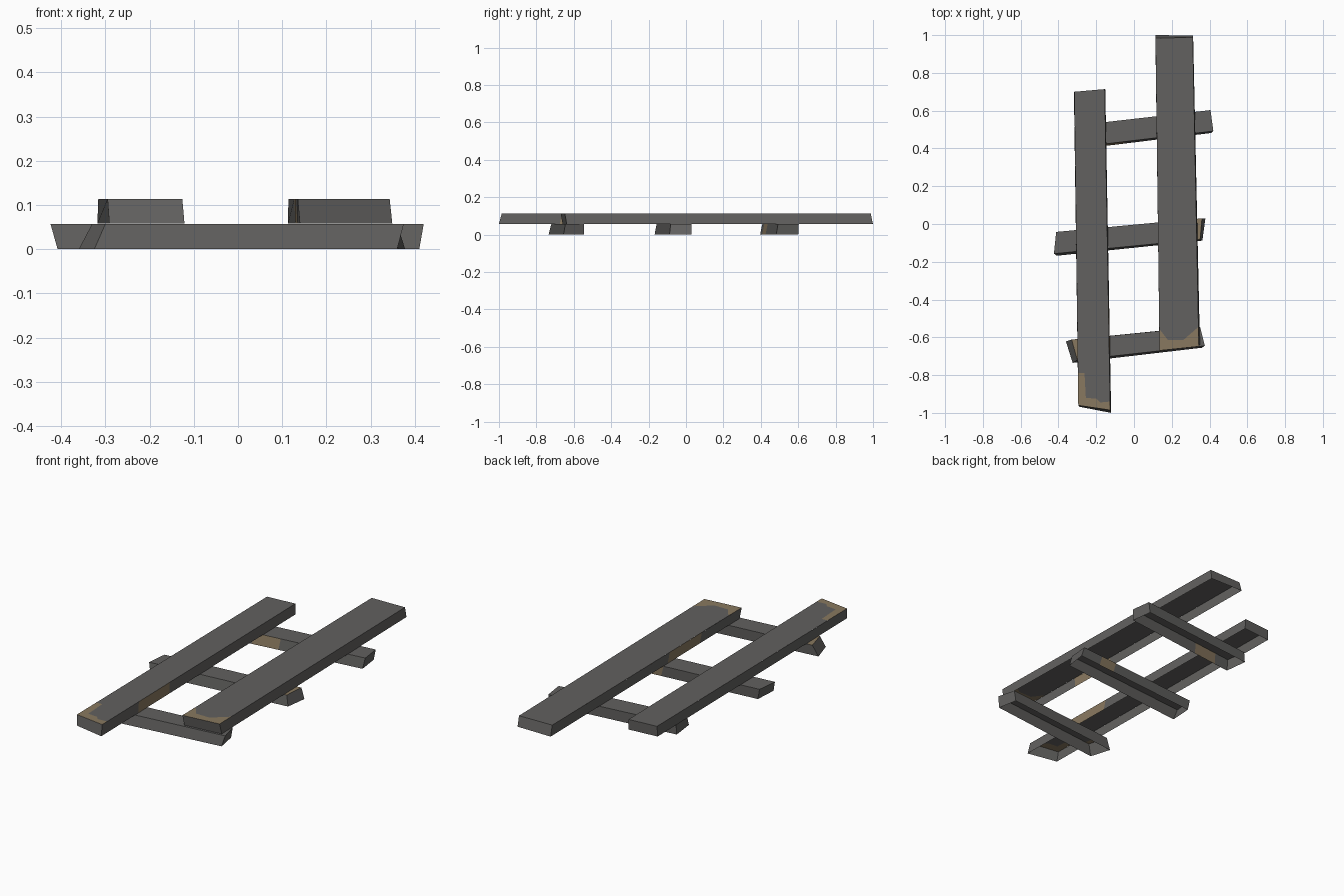
import bpy, bmesh
from mathutils import Vector

if "Cube" in bpy.data.objects:
    bpy.data.objects.remove(bpy.data.objects["Cube"])


def material(name, rgb):
    m = bpy.data.materials.new(name)
    m.diffuse_color = (*rgb, 1)
    m.use_nodes = True
    m.node_tree.nodes["Principled BSDF"].inputs["Base Color"].default_value = m.diffuse_color
    return m


MATS = [material("weathered_grey", (0.122, 0.119, 0.115)),
        material("bare_tan_wood", (0.25, 0.19, 0.115))]


def board(name, top, bottom, z0, z1, side_marks={}, top_mark=None, end_line=None):
    """Open-bottomed board. Corners run front-left, front-right, back-right, back-left.
    side_marks: side -> (start, end) share of its length that is bare wood.
    end_line: boundary (right to left) of the bare wood at the front end of the top."""
    bm = bmesh.new()
    t = [Vector((x, y, z1)) for x, y in top]
    b = [Vector((x, y, z0)) for x, y in bottom]

    def face(pts, mat=0):
        bm.faces.new([bm.verts.new(p) for p in pts]).material_index = mat

    def quad(p, q, r, s, mark=None):
        cuts = [0, *mark, 1] if mark else [0, 1]
        for i, (u, v) in enumerate(zip(cuts, cuts[1:])):
            if v - u > 1e-4:
                face([p.lerp(q, u), p.lerp(q, v), s.lerp(r, v), s.lerp(r, u)],
                     1 if mark and i == 1 else 0)

    for i in range(4):
        j = (i + 1) % 4
        quad(b[i], b[j], t[j], t[i], side_marks.get(i))
    if end_line:
        line = [Vector((x, y, z1)) for x, y in end_line]
        face([t[0], t[1]] + line, 1)
        face(line[::-1] + [t[2], t[3]])
    else:
        quad(*t, top_mark)
    bmesh.ops.remove_doubles(bm, verts=bm.verts, dist=1e-5)
    me = bpy.data.meshes.new(name)
    bm.to_mesh(me)
    bm.free()
    for m in MATS:
        me.materials.append(m)
    bpy.context.collection.objects.link(bpy.data.objects.new(name, me))


# long planks lying on top, each worn at the front end
board("left_plank",
      [(-0.295, -0.96), (-0.126, -0.985), (-0.155, 0.714), (-0.316, 0.70)],
      [(-0.291, -0.967), (-0.121, -1.0), (-0.152, 0.712), (-0.318, 0.697)],
      0.058, 0.114, {1: (0.19, 0.35)},
      end_line=[(-0.1267, -0.94), (-0.18, -0.945), (-0.20, -0.925),
                (-0.255, -0.92), (-0.262, -0.79), (-0.297, -0.79)])
board("right_plank",
      [(0.135, -0.67), (0.343, -0.648), (0.311, 0.988), (0.114, 0.984)],
      [(0.14, -0.66), (0.349, -0.638), (0.313, 0.998), (0.113, 1.0)],
      0.058, 0.114, {3: (0.62, 0.79)},
      end_line=[(0.341, -0.545), (0.26, -0.615), (0.18, -0.615), (0.1338, -0.555)])

# short cross bars underneath
board("front_cross_bar",
      [(-0.30, -0.72), (0.375, -0.645), (0.35, -0.545), (-0.33, -0.612)],
      [(-0.325, -0.735), (0.36, -0.655), (0.34, -0.545), (-0.36, -0.622)],
      0, 0.057, top_mark=(0.0, 0.04))
board("middle_cross_bar",
      [(-0.424, -0.157), (0.35, -0.082), (0.36, 0.03), (-0.412, -0.042)],
      [(-0.408, -0.168), (0.362, -0.088), (0.378, 0.03), (-0.40, -0.045)],
      0, 0.057, {2: (0.17, 0.30)}, top_mark=(0.955, 1.0))
board("back_cross_bar",
      [(-0.29, 0.408), (0.42, 0.492), (0.405, 0.603), (-0.305, 0.522)],
      [(-0.295, 0.396), (0.41, 0.482), (0.395, 0.60), (-0.31, 0.522)],
      0, 0.057, {0: (0.13, 0.34)})
